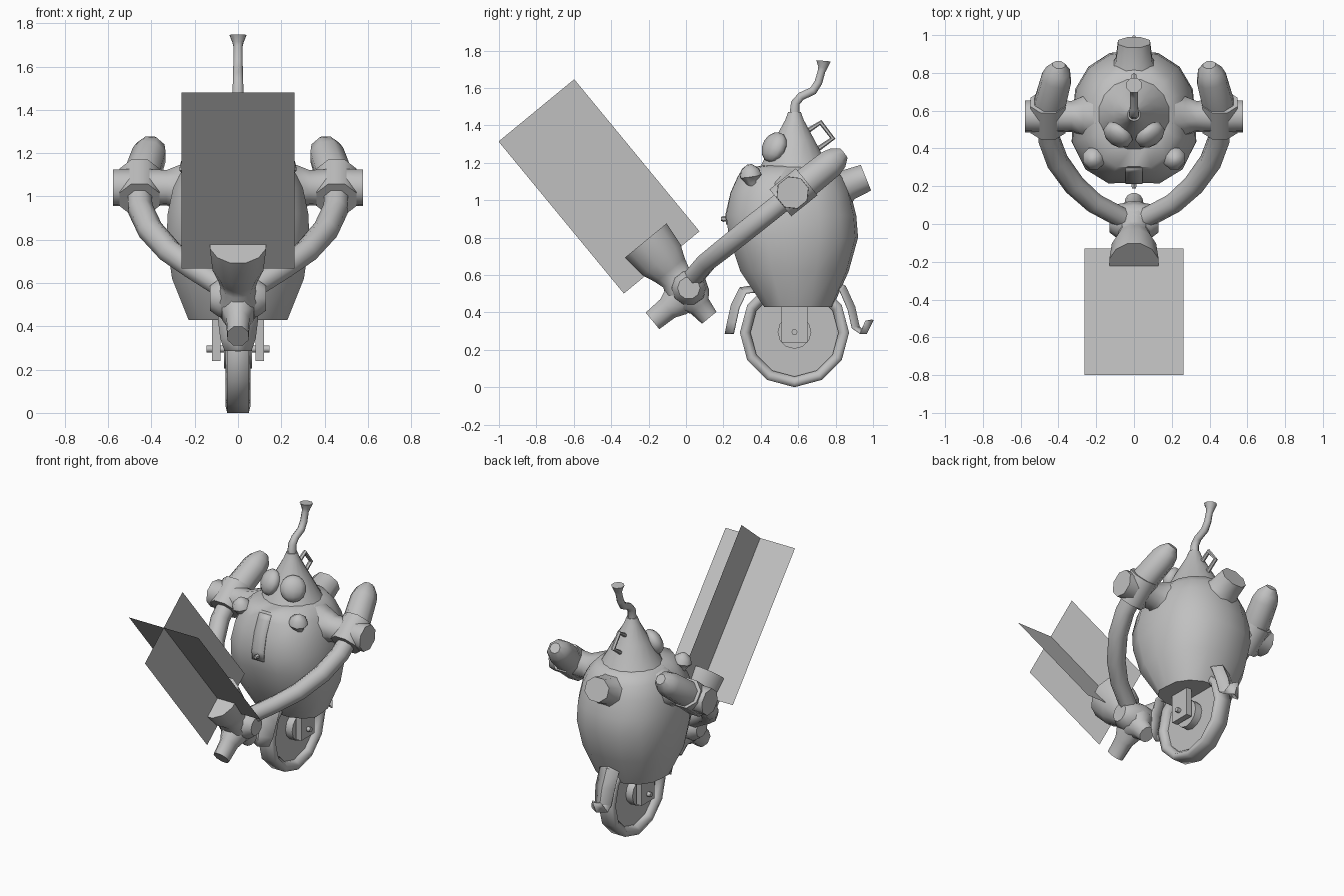
import bpy, bmesh, math
from mathutils import Vector, Matrix

if "Cube" in bpy.data.objects:
    bpy.data.objects.remove(bpy.data.objects["Cube"])

grey = bpy.data.materials.new("plain grey")
grey.diffuse_color = (0.53, 0.53, 0.53, 1)
grey.use_nodes = True
grey.node_tree.nodes["Principled BSDF"].inputs["Base Color"].default_value = grey.diffuse_color


def finish(name, bm, smooth=40, recalc=True):
    if recalc:
        bmesh.ops.recalc_face_normals(bm, faces=bm.faces)
    me = bpy.data.meshes.new(name)
    bm.to_mesh(me)
    bm.free()
    me.materials.append(grey)
    ob = bpy.data.objects.new(name, me)
    bpy.context.collection.objects.link(ob)
    bpy.context.view_layer.objects.active = ob
    for o in bpy.context.selected_objects:
        o.select_set(False)
    ob.select_set(True)
    if smooth:
        bpy.ops.object.shade_smooth_by_angle(angle=math.radians(smooth))
    return ob


def bridge(bm, a, b):
    n = len(a)
    for i in range(n):
        bm.faces.new((a[i], a[(i + 1) % n], b[(i + 1) % n], b[i]))


def sweep(name, pts, radii, n=8, ref=(1, 0, 0), squash=1.0, smooth=50, turn=0.5):
    """Round section swept along a path, with a radius for each point."""
    pts = [Vector(p) for p in pts]
    bm = bmesh.new()
    rings = []
    m = len(pts)
    for i, p in enumerate(pts):
        t = (pts[min(i + 1, m - 1)] - pts[max(i - 1, 0)]).normalized()
        u = Vector(ref)
        u = (u - t * u.dot(t)).normalized()
        v = t.cross(u)
        ring = []
        for k in range(n):
            w = 2 * math.pi * (k + turn) / n
            ring.append(bm.verts.new(p + radii[i] * (u * math.cos(w) * squash + v * math.sin(w))))
        rings.append(ring)
    for a, b in zip(rings, rings[1:]):
        bridge(bm, a, b)
    bm.faces.new(rings[0])
    bm.faces.new(rings[-1])
    return finish(name, bm, smooth)


def box(name, lo, hi):
    bm = bmesh.new()
    lo, hi = Vector(lo), Vector(hi)
    size = hi - lo
    bmesh.ops.create_cube(bm, size=1, matrix=Matrix.Translation((lo + hi) / 2) @ Matrix.Diagonal((*size, 1)))
    return finish(name, bm, 0)


def strip(name, path, thick, fold=0.0):
    """Bent sheet: path rows are half width, y, z; fold pulls the edges towards the wheel centre."""
    bm = bmesh.new()
    rows = []
    for w, y, z in path:
        mid = Vector((0, y, z))
        inward = (Vector((0, CY, 0.295)) - mid).normalized() * fold
        rows.append([bm.verts.new(mid + Vector((s * w, 0, 0)) + inward * abs(s)) for s in (-1, 0, 1)])
    for a, b in zip(rows, rows[1:]):
        for i in (0, 1):
            bm.faces.new((a[i], a[i + 1], b[i + 1], b[i]))
    ob = finish(name, bm, 40)
    mod = ob.modifiers.new("thickness", 'SOLIDIFY')
    mod.thickness = thick
    mod.offset = 0
    return ob


CY = 0.58  # centre line of body and wheel

# Body: barrel, squarer at the front; rows are z, x radius, front depth, back depth
bm = bmesh.new()
rings = []
for z, rx, f, b in [(0.43, 0.225, 0.16, 0.205), (0.62, 0.30, 0.285, 0.29), (0.80, 0.325, 0.345, 0.34),
                    (0.92, 0.32, 0.36, 0.33), (1.04, 0.295, 0.335, 0.30), (1.12, 0.255, 0.30, 0.265),
                    (1.17, 0.21, 0.275, 0.225), (1.185, 0.16, 0.16, 0.16)]:
    ring = []
    for k in range(16):
        w = math.pi * k / 8
        c, s = math.sin(w), math.cos(w)
        bulge = 1 + (0.14 if s > 0.01 else 0.05) * abs(math.sin(2 * w))
        ring.append(bm.verts.new((rx * c * bulge, CY - s * bulge * (f if s > 0 else b), z)))
    rings.append(ring)
for a, b in zip(rings, rings[1:]):
    bridge(bm, a, b)
bm.faces.new(rings[0])
bm.faces.new(rings[-1])
finish("body", bm, 50)

# Conical head, chimney pipe and rear carrying loop
sweep("head", [(0, CY, z) for z in (1.16, 1.20, 1.32, 1.43, 1.47)],
      [0.20, 0.175, 0.11, 0.05, 0.035], 16)
sweep("chimney", [(0, 0.58, 1.45), (0, 0.585, 1.52), (0, 0.615, 1.555), (0, 0.68, 1.585), (0, 0.708, 1.63),
                  (0, 0.725, 1.69), (0, 0.732, 1.71), (0, 0.735, 1.745)],
      [0.03, 0.026, 0.024, 0.024, 0.023, 0.022, 0.027, 0.042])
sweep("head_loop", [(0, 0.65, 1.37), (0, 0.72, 1.415), (0, 0.785, 1.33), (0, 0.70, 1.27)],
      [0.014] * 4, 6, smooth=0)

# Front door plate and knob
strip("door_plate", [(0.045, 0.217, 0.87), (0.045, 0.216, 0.93), (0.045, 0.242, 1.04), (0.045, 0.278, 1.12),
                     (0.045, 0.298, 1.155)], 0.008)
sweep("door_knob", [(0, 0.225, 0.9), (0, 0.20, 0.9), (0, 0.187, 0.9)], [0.012, 0.016, 0.01], 6)

# Rear exhaust stub, flaring into the body
sweep("exhaust_stub", [(0, 0.72, 1.00), (0, 0.80, 1.05), (0, 0.87, 1.083), (0, 0.962, 1.12)],
      [0.17, 0.125, 0.09, 0.08], 8, squash=1.15)

# Wheel: twelve-sided tyre, disc, hub and axle
bm = bmesh.new()
rings = []
for k in range(12):
    w = math.pi * k / 6
    rings.append([bm.verts.new((x, CY + r * math.sin(w), 0.292 - r * math.cos(w)))
                  for r, x in [(0.235, 0.03), (0.26, 0.058), (0.292, 0.05),
                               (0.292, -0.05), (0.26, -0.058), (0.235, -0.03)]])
for i in range(12):
    bridge(bm, rings[i], rings[(i + 1) % 12])
finish("tyre", bm, 80)
for name, half, r, n in [("wheel_disc", 0.015, 0.245, 12), ("hub", 0.065, 0.09, 12), ("axle", 0.145, 0.016, 8)]:
    sweep(name, [(-half, CY, 0.295), (half, CY, 0.295)], [r, r], n, ref=(0, 0, 1), turn=0)

# Mudguards, folded along the middle
strip("front_mudguard", [(0.09, 0.36, 0.54), (0.09, 0.29, 0.53), (0.09, 0.245, 0.44), (0.08, 0.225, 0.35),
                         (0.06, 0.212, 0.285)], 0.01, 0.04)
strip("rear_mudguard", [(0.07, 0.77, 0.57), (0.07, 0.85, 0.54), (0.07, 0.90, 0.43), (0.06, 0.925, 0.32),
                        (0.06, 0.965, 0.29), (0.03, 0.998, 0.36)], 0.01, 0.035)

# Arm slope in the side plane, and the normal of the plane holding both arms
slope = Vector((0, 0.78, 0.626))
normal = (0, -0.626, 0.78)

for s, side in ((-1, "left"), (1, "right")):
    # Fork leg
    box(side + "_fork_leg", (s * 0.1 - 0.02, 0.51, 0.24), (s * 0.1 + 0.02, 0.65, 0.47))
    # Goggle eye
    bm = bmesh.new()
    place = (Matrix.Translation((s * 0.085, 0.472, 1.283)) @ Matrix.Rotation(s * math.radians(35), 4, 'Z')
             @ Matrix.Rotation(math.radians(-24), 4, 'X') @ Matrix.Diagonal((0.085, 0.055, 0.085, 1)))
    bmesh.ops.create_uvsphere(bm, u_segments=10, v_segments=7, radius=1, matrix=place)
    finish(side + "_eye", bm, 50)
    # Mushroom lamp
    sweep(side + "_lamp", [(s * 0.20, 0.38, 1.05), (s * 0.21, 0.352, 1.10), (s * 0.214, 0.346, 1.13),
                           (s * 0.217, 0.342, 1.165), (s * 0.22, 0.34, 1.19)],
          [0.03, 0.035, 0.062, 0.05, 0.015])
    # Shoulder axle, flared at the body and running through to a flat outer end
    sweep(side + "_shoulder", [(s * x, 0.57, 1.04) for x in (0.20, 0.27, 0.33, 0.42, 0.50, 0.578)],
          [0.14, 0.11, 0.085, 0.09, 0.09, 0.088], 8, ref=normal)
    # Collar round the arm
    c = Vector((s * 0.455, 0.575, 1.042))
    sweep(side + "_collar", [c - slope * 0.09, c + slope * 0.09], [0.10] * 2, 8, ref=normal)
    # Upper arm end with rounded cap
    sweep(side + "_upper_arm", [(s * 0.46, 0.55, 1.02), (s * 0.445, 0.64, 1.09), (s * 0.41, 0.77, 1.193),
                                (s * 0.402, 0.81, 1.225), (s * 0.398, 0.843, 1.251)],
          [0.085, 0.088, 0.083, 0.068, 0.035], 8, ref=normal)
    # Curved forearm
    sweep(side + "_forearm", [(s * 0.46, 0.60, 1.06), (s * 0.45, 0.45, 0.94), (s * 0.405, 0.33, 0.845),
                              (s * 0.315, 0.205, 0.745), (s * 0.21, 0.11, 0.67), (s * 0.06, 0.03, 0.575)],
          [0.06, 0.06, 0.06, 0.058, 0.055, 0.055], 8, ref=normal)

# Nozzle with central hub, rear spout and lower grip
aim = Vector((0, -0.635, 0.772))
across = Vector((0, 0.772, 0.635))
c = Vector((0, 0.01, 0.51))
sweep("nozzle", [c + aim * t for t in (-0.18, -0.10, -0.06, 0.05, 0.10, 0.15, 0.22, 0.355)],
      [0.052, 0.064, 0.10, 0.115, 0.09, 0.105, 0.135, 0.15], 12, squash=0.9)
sweep("nozzle_grip", [c - across * t for t in (-0.03, 0.08, 0.14, 0.245)], [0.10, 0.095, 0.068, 0.062], 8, squash=0.85)
sweep("nozzle_crossbar", [(x, 0.015, 0.53) for x in (-0.13, -0.09, 0, 0.09, 0.13)],
      [0.06, 0.09, 0.105, 0.09, 0.06], 10, ref=(0, 0, 1))

# Jet: two crossed flat sheets
lo, hi = Vector((0, -0.13, 0.667)), Vector((0, -0.80, 1.48))
for name, half in (("jet_flat_sheet", Vector((0.262, 0, 0))), ("jet_upright_sheet", across * 0.262)):
    bm = bmesh.new()
    bm.faces.new([bm.verts.new(p) for p in (lo - half, lo + half, hi + half, hi - half)])
    finish(name, bm, 0, False)
